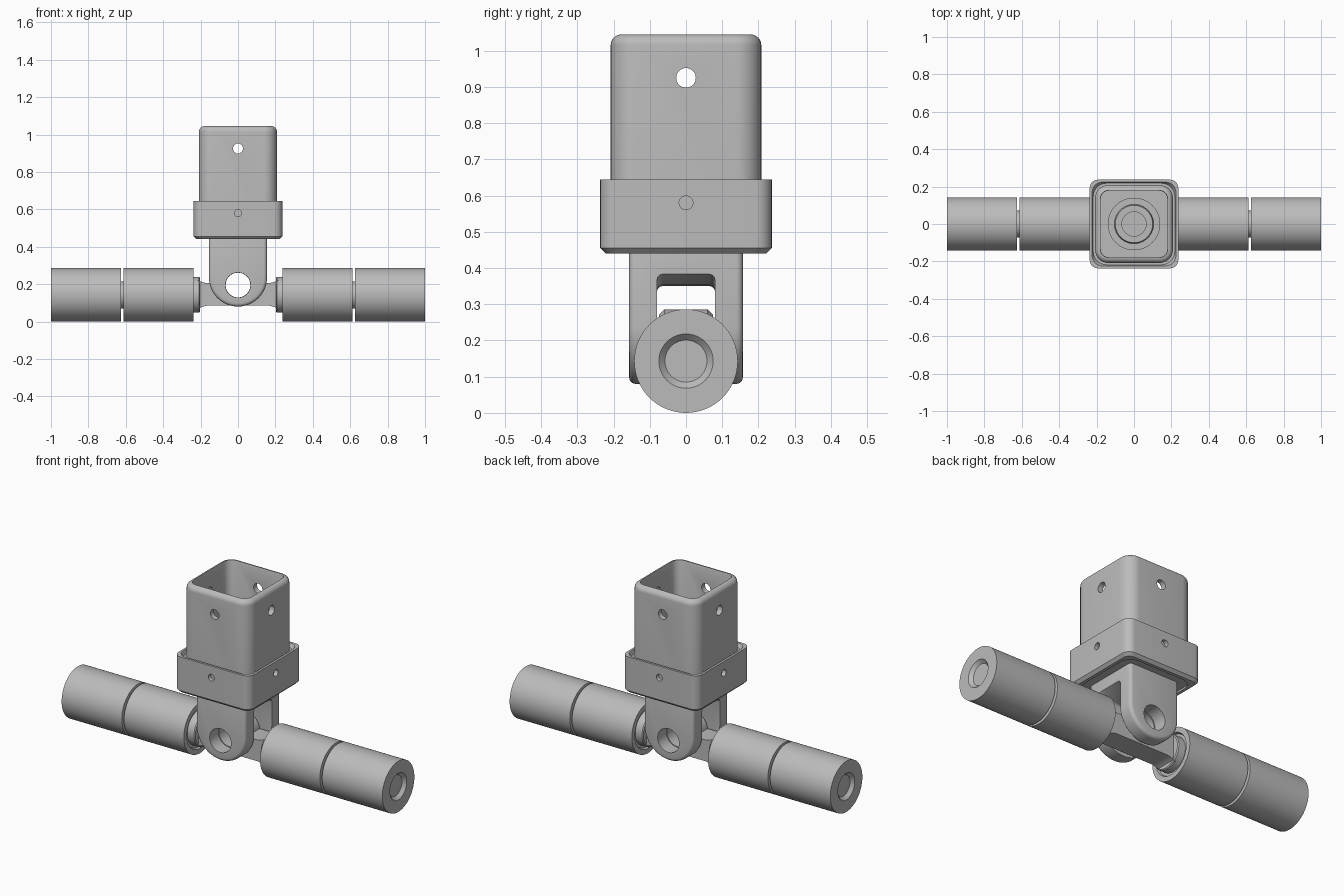
import bpy, bmesh
from math import sin, cos, pi, radians
from mathutils import Matrix

if "Cube" in bpy.data.objects:
    bpy.data.objects.remove(bpy.data.objects["Cube"])

metal = bpy.data.materials.new("plain_grey")
metal.use_nodes = True
GREY = (0.5, 0.5, 0.5, 1)
metal.diffuse_color = GREY
metal.node_tree.nodes["Principled BSDF"].inputs["Base Color"].default_value = GREY


def make(name, bm):
    bmesh.ops.recalc_face_normals(bm, faces=bm.faces[:])
    mesh = bpy.data.meshes.new(name)
    bm.to_mesh(mesh)
    bm.free()
    mesh.materials.append(metal)
    ob = bpy.data.objects.new(name, mesh)
    bpy.context.collection.objects.link(ob)
    return ob


def select(ob):
    bpy.ops.object.select_all(action='DESELECT')
    ob.select_set(True)
    bpy.context.view_layer.objects.active = ob


def smooth(ob):
    select(ob)
    bpy.ops.object.shade_smooth_by_angle(angle=radians(32))


def loft(bm, loops, closed):
    rings = [[bm.verts.new(p) for p in loop] for loop in loops]
    pairs = list(zip(rings, rings[1:]))
    if closed:
        pairs.append((rings[-1], rings[0]))
    else:
        bm.faces.new(rings[0])
        bm.faces.new(rings[-1])
    for a, b in pairs:
        for i in range(len(a)):
            j = (i + 1) % len(a)
            bm.faces.new((a[i], a[j], b[j], b[i]))


def square_loop(half, r, z, steps=8):
    """Rounded square at height z."""
    pts = []
    for q in range(4):
        mid = pi / 4 + q * pi / 2
        cx = (half - r) * (1 if cos(mid) > 0 else -1)
        cy = (half - r) * (1 if sin(mid) > 0 else -1)
        for k in range(steps + 1):
            a = (q + k / steps) * pi / 2
            pts.append((cx + r * cos(a), cy + r * sin(a), z))
    return pts


def square_shell(name, sections, closed=False):
    bm = bmesh.new()
    loft(bm, [square_loop(*s) for s in sections], closed)
    return make(name, bm)


def lathe(name, profile, matrix, n=64):
    """Turn (height, radius) points about z, then place with matrix."""
    bm = bmesh.new()
    loft(bm, [[(r * cos(2 * pi * i / n), r * sin(2 * pi * i / n), h) for i in range(n)]
              for h, r in profile], False)
    bm.transform(matrix)
    return make(name, bm)


def slab(name, outline, y0, y1):
    """Extrude an x-z outline along y."""
    bm = bmesh.new()
    loft(bm, [[(x, y, z) for x, z in outline] for y in (y0, y1)], False)
    return make(name, bm)


def pin(axis, z, r, a, b):
    """Round cutter along x or y from a to b."""
    turn = Matrix.Rotation(pi / 2, 4, 'Y') if axis == 'x' else Matrix.Rotation(-pi / 2, 4, 'X')
    return lathe("cutter", [(a, r), (b, r)], Matrix.Translation((0, 0, z)) @ turn, 40)


def apply_mod(ob, mod):
    select(ob)
    bpy.ops.object.modifier_apply(modifier=mod.name)


def cut(ob, *cutters, operation='DIFFERENCE'):
    for c in cutters:
        c.hide_render = True
        mod = ob.modifiers.new("cut", 'BOOLEAN')
        mod.operation = operation
        mod.solver = 'EXACT'
        mod.object = c
        apply_mod(ob, mod)
        bpy.data.objects.remove(c)


def bevel(ob, width, segments):
    mod = ob.modifiers.new("bevel", 'BEVEL')
    mod.width, mod.segments, mod.limit_method = width, segments, 'ANGLE'
    mod.angle_limit = radians(40)
    apply_mod(ob, mod)


# Square socket: outer wall, rounded rim, inner wall and floor
outer = [(0.208 - 0.03 * (1 - cos(a)), 0.07 - 0.03 * (1 - cos(a)), 1.015 + 0.03 * sin(a))
         for a in [k * pi / 12 for k in range(6)]]
socket = square_shell("square_socket", [(0.208, 0.07, 0.45)] + outer +
                      [(0.18, 0.045, 1.045), (0.178, 0.043, 1.04), (0.178, 0.043, 0.5)])
cut(socket, pin('x', 0.925, 0.027, -0.3, 0.3), pin('y', 0.925, 0.027, -0.3, 0.3))
smooth(socket)

# Collar frame around the socket, with a shallow groove on top
collar = square_shell("collar", [
    (0.205, 0.067, 0.44), (0.222, 0.035, 0.44), (0.237, 0.045, 0.455), (0.237, 0.045, 0.645),
    (0.224, 0.055, 0.645), (0.218, 0.07, 0.625), (0.205, 0.067, 0.625)], closed=True)
for axis in 'xy':
    cut(collar, pin(axis, 0.58, 0.019, 0.215, 0.3), pin(axis, 0.58, 0.019, -0.3, -0.215))
smooth(collar)

# Stepped bolt on the socket floor
smooth(lathe("floor_bolt", [(0.49, 0.14), (0.51, 0.14), (0.51, 0.105), (0.53, 0.1),
                            (0.53, 0.065), (0.515, 0.065)], Matrix.Identity(4)))

# Fork with rounded lower ends, slot and pivot hole
arc = [(0.155 * cos(a), 0.235 + 0.155 * sin(a)) for a in [pi + k * pi / 32 for k in range(33)]]
fork = slab("fork", arc + [(0.155, 0.46), (-0.155, 0.46)], -0.157, 0.157)
bevel(fork, 0.018, 4)
ceiling = [(x / 10, 0.35 + 1.37 * (x / 10) ** 2) for x in (-2, -1.5, -1, -0.5, 0, 0.5, 1, 1.5, 2)]
slot = slab("cutter", [(0.2, 0)] + ceiling[::-1] + [(-0.2, 0)], -0.08, 0.08)
bevel(slot, 0.015, 3)
cut(fork, slot, pin('y', 0.195, 0.067, -0.3, 0.3))
smooth(fork)

# Cross bar with a pierced round boss, held between the fork arms
bar = slab("cross_bar", [(-0.215, 0.065), (-0.195, 0.078), (-0.165, 0.085), (0.165, 0.085),
                         (0.195, 0.078), (0.215, 0.065), (0.215, 0.225), (0.195, 0.212),
                         (0.165, 0.205), (-0.165, 0.205), (-0.195, 0.212), (-0.215, 0.225)],
           -0.06, 0.06)
boss = lathe("boss", [(-0.075, 0.08), (-0.06, 0.095), (0.06, 0.095), (0.075, 0.08)],
             Matrix.Translation((0, 0, 0.19)) @ Matrix.Rotation(-pi / 2, 4, 'X'))
cut(bar, boss, operation='UNION')
cut(bar, pin('y', 0.195, 0.066, -0.3, 0.3))
smooth(bar)

# Flange and paired rollers on each side
for side, sign in (("left", 1), ("right", -1)):
    place = Matrix.Translation((0, 0, 0.143)) @ Matrix.Rotation(sign * pi / 2, 4, 'Y')
    smooth(lathe(side + "_flange", [(0.203, 0.09), (0.208, 0.095), (0.25, 0.095)], place))
    smooth(lathe(side + "_rollers", [
        (0.25, 0.1), (0.25, 0.11), (0.238, 0.115), (0.238, 0.143), (0.611, 0.143),
        (0.611, 0.072), (0.625, 0.072), (0.625, 0.143), (1.0, 0.143), (1.0, 0.075),
        (0.982, 0.058)], place))
